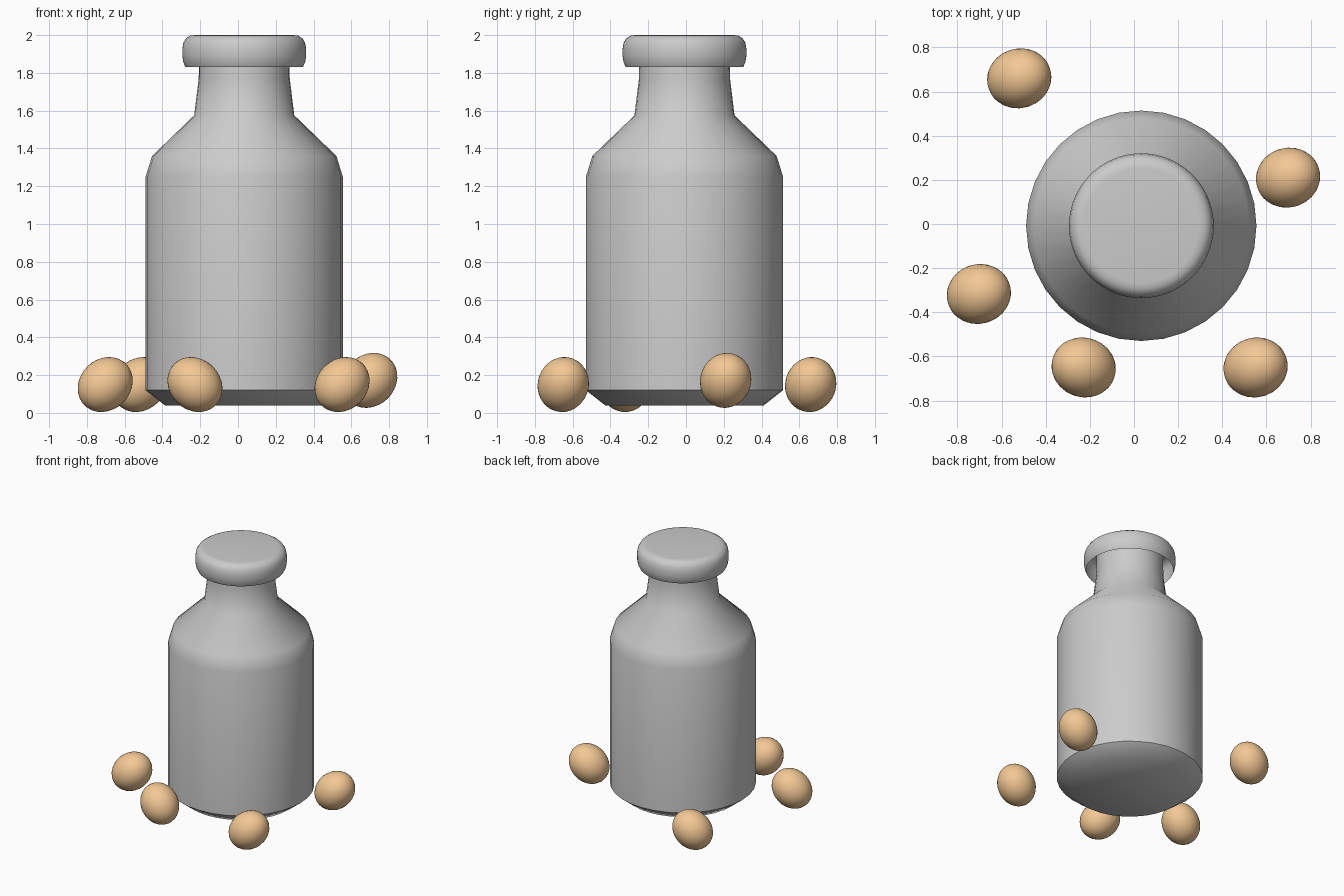
import bpy, bmesh, math
from mathutils import Vector, Matrix

if "Cube" in bpy.data.objects:
    bpy.data.objects.remove(bpy.data.objects["Cube"])

AXIS = Vector((0.033, -0.008, 0))


def lathe(name, profile, segments):
    """Revolve (radius, z) points; radius 0 becomes a closed pole."""
    bm = bmesh.new()
    rings = []
    for r, z in profile:
        if r == 0:
            rings.append([bm.verts.new((0, 0, z))] * segments)
        else:
            rings.append([bm.verts.new((r * math.cos(2 * math.pi * i / segments),
                                        r * math.sin(2 * math.pi * i / segments), z))
                          for i in range(segments)])
    for a, b in zip(rings, rings[1:]):
        for i in range(segments):
            j = (i + 1) % segments
            bm.faces.new(list(dict.fromkeys((a[i], a[j], b[j], b[i]))))
    bmesh.ops.recalc_face_normals(bm, faces=bm.faces)
    mesh = bpy.data.meshes.new(name)
    bm.to_mesh(mesh)
    bm.free()
    return add_object(name, mesh, AXIS)


def add_object(name, mesh, location):
    obj = bpy.data.objects.new(name, mesh)
    bpy.context.collection.objects.link(obj)
    obj.location = location
    bpy.ops.object.select_all(action='DESELECT')
    obj.select_set(True)
    bpy.context.view_layer.objects.active = obj
    bpy.ops.object.shade_smooth_by_angle(angle=math.radians(50))
    return obj


# Bottle body: chamfered base, straight wall, shoulder and tapered neck
lathe("bottle_body", [(0, 0.04), (0.42, 0.04), (0.522, 0.12), (0.522, 1.25),
                      (0.488, 1.36), (0.265, 1.575), (0.241, 1.77),
                      (0.239, 1.93)], 32)

# Cap: rounded shell, open underneath around the neck
lathe("bottle_cap", [(0.311, 1.832), (0.322, 1.855), (0.328, 1.89), (0.328, 1.925),
                     (0.322, 1.96), (0.308, 1.983), (0.286, 1.997), (0.26, 2.0),
                     (0, 2.0)], 64)

# Tablets: slightly elongated, tilted balls scattered around the base
orange = bpy.data.materials.new("orange")
orange.diffuse_color = (0.9, 0.58, 0.3, 1)
orange.use_nodes = True
orange.node_tree.nodes["Principled BSDF"].inputs["Base Color"].default_value = orange.diffuse_color


def tablet(index, location, lean):
    bm = bmesh.new()
    bmesh.ops.create_uvsphere(bm, u_segments=32, v_segments=16, radius=1)
    tilt = Vector(lean).to_track_quat('Z', 'Y').to_matrix().to_4x4()
    bm.transform(tilt @ Matrix.Diagonal((0.135, 0.135, 0.1565, 1)))
    mesh = bpy.data.meshes.new(f"tablet_{index}")
    bm.to_mesh(mesh)
    bm.free()
    mesh.materials.append(orange)
    add_object(f"tablet_{index}", mesh, location)


RIGHT, LEFT = (0.69, 0.22, 0.69), (-0.69, 0.22, 0.69)
for n, (spot, lean) in enumerate([((-0.52, 0.66, 0.15), RIGHT),
                                  ((0.698, 0.21, 0.172), RIGHT),
                                  ((-0.703, -0.317, 0.15), RIGHT),
                                  ((-0.228, -0.65, 0.15), LEFT),
                                  ((0.551, -0.65, 0.15), RIGHT)], 1):
    tablet(n, spot, lean)
